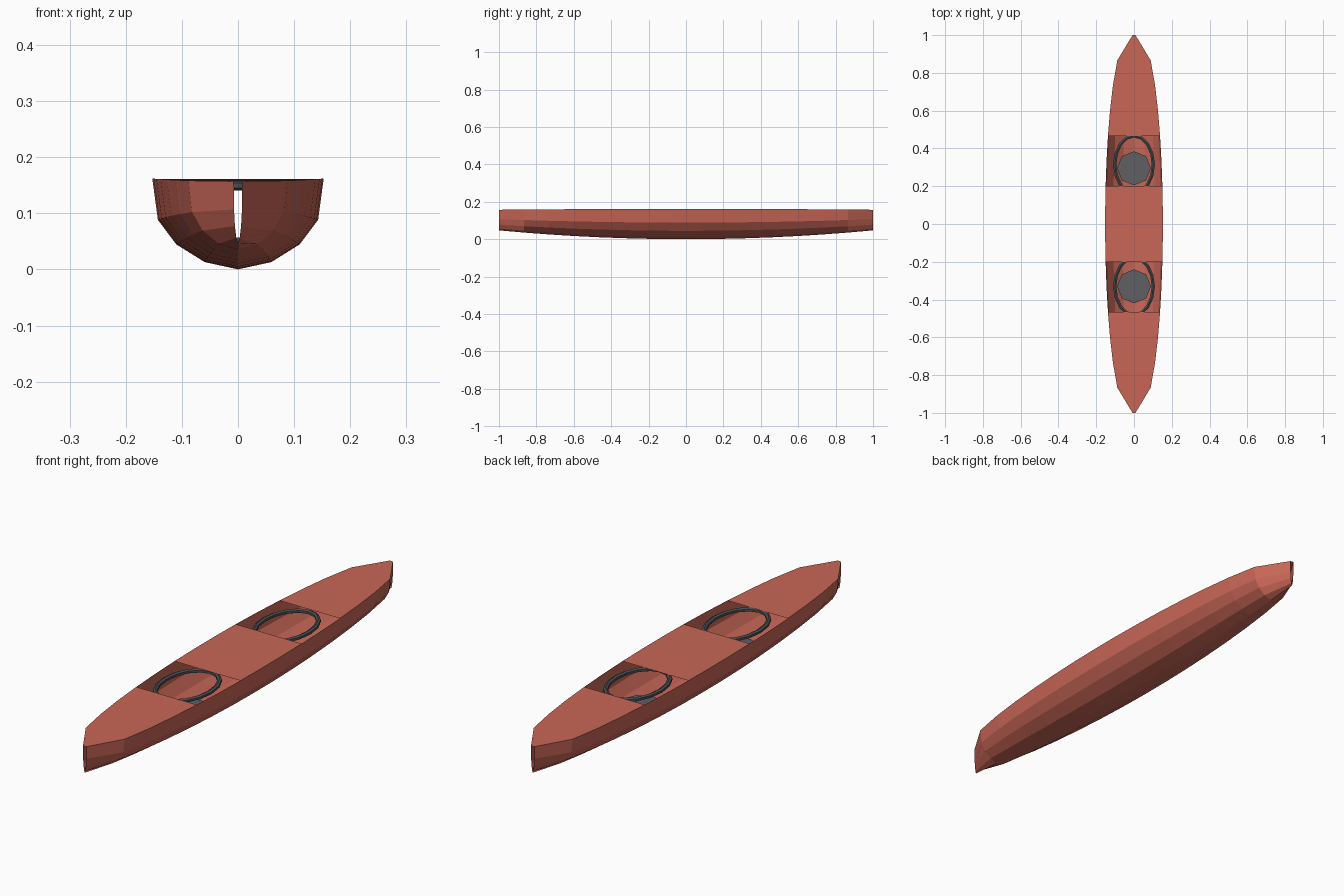
import bpy, bmesh, math

if "Cube" in bpy.data.objects:
    bpy.data.objects.remove(bpy.data.objects["Cube"])

def material(name, color):
    m = bpy.data.materials.new(name)
    m.diffuse_color = (*color, 1)
    m.use_nodes = True
    m.node_tree.nodes["Principled BSDF"].inputs["Base Color"].default_value = m.diffuse_color
    return m

RED = material("red_shell", (0.58, 0.135, 0.095))
SEAT = material("grey_seat", (0.115, 0.115, 0.127))
RIM = material("dark_rim", (0.07, 0.08, 0.085))

def make(name, bm, mat):
    mesh = bpy.data.meshes.new(name)
    bm.to_mesh(mesh)
    bm.free()
    mesh.materials.append(mat)
    ob = bpy.data.objects.new(name, mesh)
    bpy.context.collection.objects.link(ob)
    return ob

# Half section: fraction of half-width, fraction of height (keel to gunwale)
HALF = [(0, 0), (0.39, 0.08), (0.72, 0.275), (0.935, 0.545), (1, 1)]
SECTION = [(-x, z) for x, z in reversed(HALF[1:])] + HALF
N = 15  # lengthwise panels

def station(i):
    y = -1 + 2 * i / N
    w = 0.153 * max(0.05, max(0, math.sin(math.pi * i / N)) ** 0.35)
    return y, w, 0.047 * y * y, 0.162 - 0.005 * y * y

# Hull: lofted open shell
bm = bmesh.new()
rows = []
for i in range(N + 1):
    y, w, low, top = station(i)
    rows.append([bm.verts.new((x * w, y, low + z * (top - low))) for x, z in SECTION])
for a, b in zip(rows, rows[1:]):
    for j in range(len(SECTION) - 1):
        bm.faces.new((a[j], b[j], b[j + 1], a[j + 1]))
make("hull", bm, RED)

# Decks: flat panels leaving the two cockpits open
for name, first, last in (("front_deck", 0, 4), ("middle_deck", 6, 9), ("rear_deck", 11, 15)):
    bm = bmesh.new()
    pairs = []
    for i in range(first, last + 1):
        y, w, low, top = station(i)
        pairs.append((bm.verts.new((-w, y, top)), bm.verts.new((w, y, top))))
    for (a, b), (c, d) in zip(pairs, pairs[1:]):
        bm.faces.new((a, b, d, c))
    make(name, bm, RED)

# Cockpit rims and round seats
for end, rim_y, seat_y in (("front", -0.33, -0.33), ("rear", 0.315, 0.295)):
    bm = bmesh.new()
    rings = []
    for k in range(16):
        t = 2 * math.pi * k / 16
        ring = []
        for s in range(6):
            p = 2 * math.pi * s / 6 + math.pi / 6
            r = 0.01 * math.cos(p)
            ring.append(bm.verts.new(((0.102 + r) * math.cos(t),
                                      rim_y + (0.152 + r) * math.sin(t),
                                      0.150 + 0.009 * math.sin(p))))
        rings.append(ring)
    for k in range(16):
        a, b = rings[k], rings[(k + 1) % 16]
        for s in range(6):
            n = (s + 1) % 6
            bm.faces.new((a[s], b[s], b[n], a[n]))
    make(end + "_cockpit_rim", bm, RIM)

    bpy.ops.mesh.primitive_cylinder_add(vertices=8, radius=0.09, depth=0.018,
                                        location=(0, seat_y, 0.048))
    seat = bpy.context.object
    seat.name = end + "_seat"
    seat.data.materials.append(SEAT)
